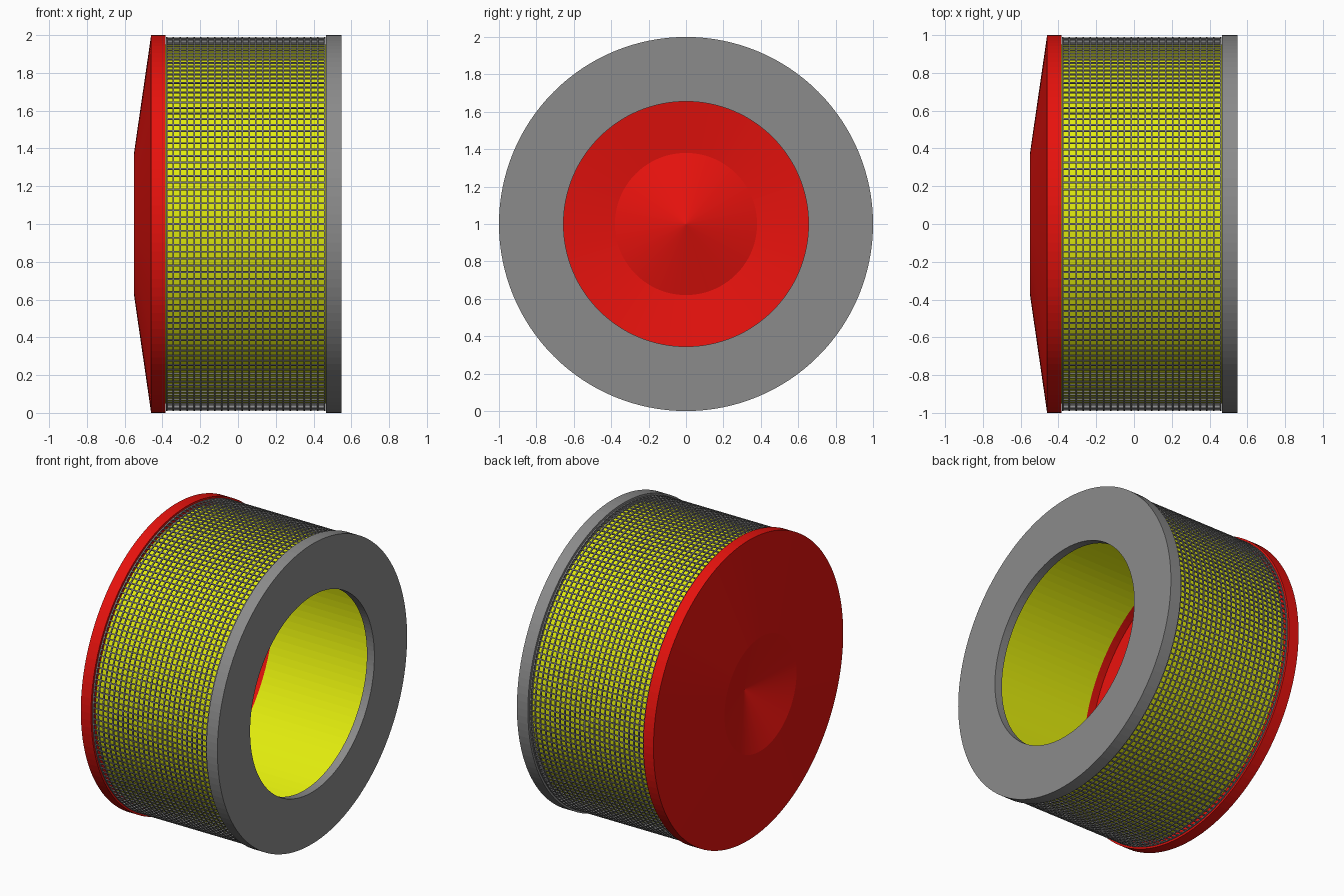
import bpy, bmesh
from math import sin, cos, pi
from mathutils import Matrix, Vector

if "Cube" in bpy.data.objects:
    bpy.data.objects.remove(bpy.data.objects["Cube"])

SIDES = 128
CENTRE_Z = 1.0


def material(name, rgb):
    m = bpy.data.materials.new(name)
    m.diffuse_color = (*rgb, 1.0)
    m.use_nodes = True
    m.node_tree.nodes["Principled BSDF"].inputs["Base Color"].default_value = m.diffuse_color
    return m


def lathe(bm, profile):
    """Sweep (x, radius) points around the x axis; open if it ends on the axis."""
    rows = []
    for x, r in profile:
        if r == 0:
            rows.append([bm.verts.new((x, 0, 0))] * SIDES)
        else:
            rows.append([bm.verts.new((x, r * cos(2 * pi * i / SIDES), r * sin(2 * pi * i / SIDES)))
                         for i in range(SIDES)])
    pairs = list(zip(rows, rows[1:]))
    if profile[0][1] > 0:
        pairs.append((rows[-1], rows[0]))
    for a, b in pairs:
        for i in range(SIDES):
            j = (i + 1) % SIDES
            corners = list(dict.fromkeys((a[i], a[j], b[j], b[i])))
            if len(corners) > 2:
                bm.faces.new(corners)


def tube(bm, x0, x1, r0, r1):
    lathe(bm, [(x0, r0), (x0, r1), (x1, r1), (x1, r0)])


def finish(bm, name, mat):
    bmesh.ops.recalc_face_normals(bm, faces=bm.faces)
    me = bpy.data.meshes.new(name)
    bm.to_mesh(me)
    bm.free()
    me.materials.append(mat)
    ob = bpy.data.objects.new(name, me)
    ob.location.z = CENTRE_Z
    bpy.context.collection.objects.link(ob)


red = material("red", (0.8, 0.006, 0.004))
yellow = material("yellow", (0.76, 0.84, 0.004))
grey = material("dark_grey", (0.26, 0.26, 0.26))

# Closed end cap: shallow cone outside, conical dent in the middle, hollow inside
bm = bmesh.new()
lathe(bm, [(-0.43, 0), (-0.55, 0.38), (-0.46, 1.0), (-0.385, 1.0),
           (-0.385, 0.94), (-0.445, 0.94), (-0.53, 0.38), (-0.41, 0)])
finish(bm, "end_cap", red)

# Filter element: thin-walled drum running into both ends
bm = bmesh.new()
tube(bm, -0.39, 0.494, 0.938, 0.95)
finish(bm, "filter_element", yellow)

# Open end ring: flat web with a rim around the drum
bm = bmesh.new()
lathe(bm, [(0.493, 0.655), (0.548, 0.655), (0.548, 1.0), (0.467, 1.0), (0.467, 0.945), (0.493, 0.945)])
finish(bm, "end_ring", grey)

# Wire screen: hoops plus lengthwise bars
HOOPS, BARS, WIRE = 24, 168, 0.008
X0, X1, R = -0.382, 0.463, 0.985
bm = bmesh.new()
for i in range(HOOPS):
    x = X0 + WIRE / 2 + (X1 - X0 - WIRE) * i / (HOOPS - 1)
    tube(bm, x - WIRE / 2, x + WIRE / 2, R - WIRE / 2, R + WIRE / 2)
size = Matrix.Diagonal((X1 - X0, WIRE, WIRE * 0.9, 1))
place = Matrix.Translation(Vector(((X0 + X1) / 2, 0, R)))
for i in range(BARS):
    bmesh.ops.create_cube(bm, size=1, matrix=Matrix.Rotation(2 * pi * i / BARS, 4, 'X') @ place @ size)
finish(bm, "wire_screen", grey)
